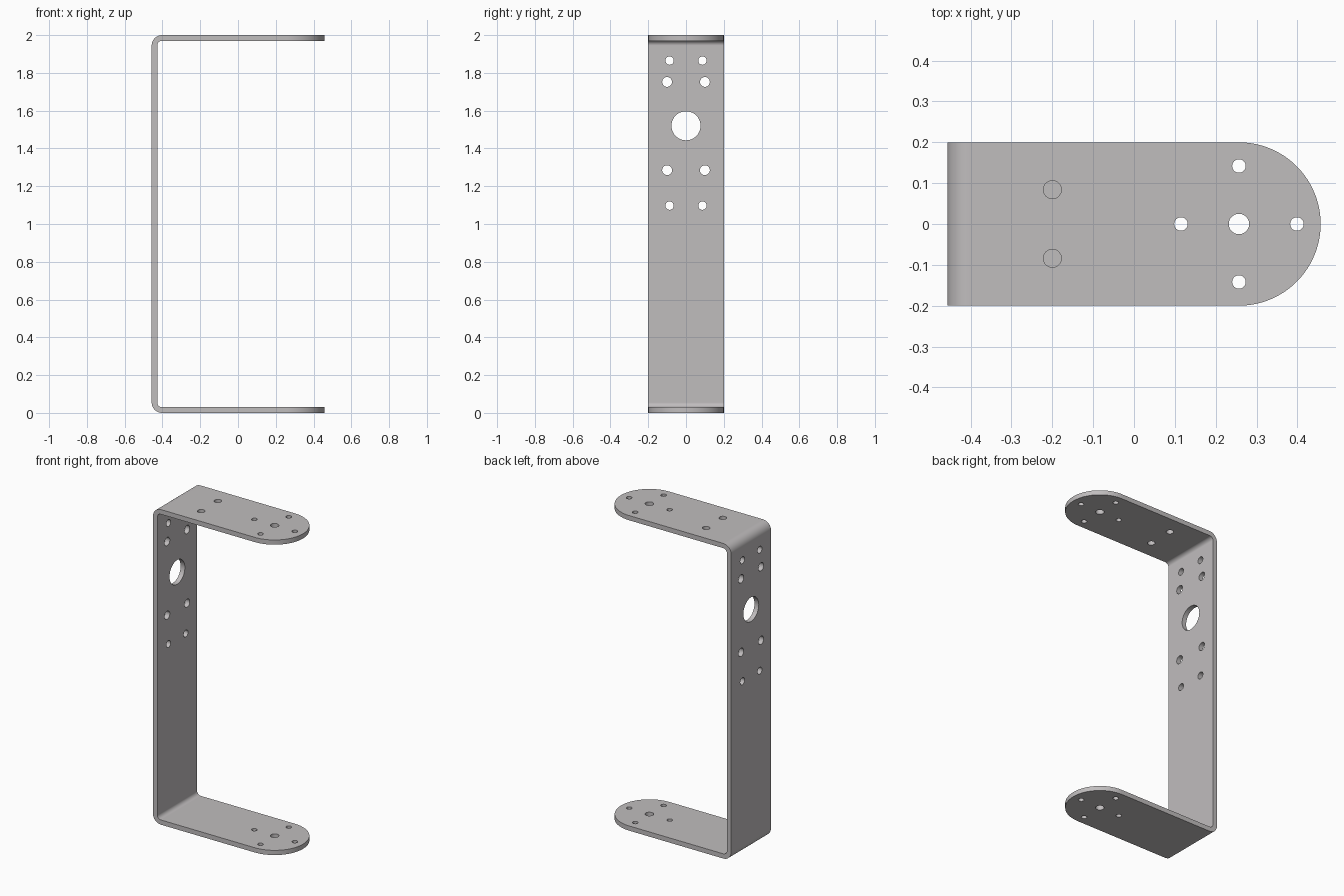
import bpy
import bmesh
from math import cos, sin, pi
from mathutils import Matrix, Vector

if "Cube" in bpy.data.objects:
    bpy.data.objects.remove(bpy.data.objects["Cube"])

HALF_LEN, HALF_WID, HEIGHT = 0.457, 0.2, 2.0
THICK, BEND = 0.03, 0.055           # sheet thickness, outer bend radius
TIP_X = HALF_LEN - HALF_WID         # centre of the rounded flange ends

steel = bpy.data.materials.new("light_grey_steel")
steel.use_nodes = True
colour = (0.53, 0.51, 0.515, 1)
steel.diffuse_color = colour
steel.node_tree.nodes["Principled BSDF"].inputs["Base Color"].default_value = colour


def arc(cx, cy, r, start, end, n):
    return [(cx + r * cos(start + (end - start) * i / n),
             cy + r * sin(start + (end - start) * i / n)) for i in range(n + 1)]


def prism(name, points, offset):
    """Close a loop of 3D points and extrude it into a solid."""
    bm = bmesh.new()
    face = bm.faces.new([bm.verts.new(p) for p in points])
    side = bmesh.ops.extrude_face_region(bm, geom=[face])["geom"]
    bmesh.ops.translate(bm, vec=offset,
                        verts=[v for v in side if isinstance(v, bmesh.types.BMVert)])
    bmesh.ops.recalc_face_normals(bm, faces=bm.faces)
    return add_object(name, bm)


def add_object(name, bm):
    mesh = bpy.data.meshes.new(name)
    bm.to_mesh(mesh)
    bm.free()
    mesh.materials.append(steel)
    obj = bpy.data.objects.new(name, mesh)
    bpy.context.collection.objects.link(obj)
    return obj


def drill(bm, centre, radius, depth, axis):
    turn = Vector((0, 0, 1)).rotation_difference(Vector(axis)).to_matrix().to_4x4()
    bmesh.ops.create_cone(bm, cap_ends=True, segments=40, radius1=radius, radius2=radius,
                          depth=depth, matrix=Matrix.Translation(centre) @ turn)


# Bent strip: C-shaped profile, outside then inside
left = -HALF_LEN + BEND
inner = BEND - THICK
profile = [(HALF_LEN, HEIGHT)]
profile += arc(left, HEIGHT - BEND, BEND, pi / 2, pi, 16)
profile += arc(left, BEND, BEND, pi, 1.5 * pi, 16)
profile += [(HALF_LEN, 0), (HALF_LEN, THICK)]
profile += arc(left, BEND, inner, 1.5 * pi, pi, 16)
profile += arc(left, HEIGHT - BEND, inner, pi, pi / 2, 16)
profile += [(HALF_LEN, HEIGHT - THICK)]
bracket = prism("bent_bracket", [(x, -HALF_WID, z) for x, z in profile],
                (0, 2 * HALF_WID, 0))

# Cutter that trims the flange ends round: the waste outside the arc
tip = arc(TIP_X, 0, HALF_WID, -pi / 2, pi / 2, 64)
waste = [(TIP_X, -0.3), (0.6, -0.3), (0.6, 0.3), (TIP_X, 0.3)]
end_trim = prism("end_trim", [(x, y, -0.1) for x, y in waste + tip[::-1]], (0, 0, 2.2))

# Cutter holding all drill holes
bm = bmesh.new()
drill(bm, (TIP_X, 0, 1), 0.025, 2.4, (0, 0, 1))
for dx, dy in ((1, 0), (-1, 0), (0, 1), (0, -1)):
    drill(bm, (TIP_X + 0.142 * dx, 0.142 * dy, 1), 0.0165, 2.4, (0, 0, 1))
drill(bm, (-HALF_LEN, 0, 1.52), 0.077, 0.2, (1, 0, 0))
for s in (-1, 1):
    drill(bm, (-0.2, s * 0.084, HEIGHT), 0.022, 0.2, (0, 0, 1))   # upper flange only
    for y, z, r in ((0.087, 1.865, 0.022), (0.1, 1.752, 0.026),
                    (0.1, 1.285, 0.026), (0.087, 1.097, 0.022)):
        drill(bm, (-HALF_LEN, s * y, z), r, 0.2, (1, 0, 0))
holes = add_object("hole_cutter", bm)

# Apply the cuts and remove the cutters
for cutter in (end_trim, holes):
    cutter.hide_render = True
    mod = bracket.modifiers.new(cutter.name, 'BOOLEAN')
    mod.operation, mod.solver, mod.object = 'DIFFERENCE', 'EXACT', cutter
bpy.context.view_layer.update()
graph = bpy.context.evaluated_depsgraph_get()
cut_mesh = bpy.data.meshes.new_from_object(bracket.evaluated_get(graph))
bracket.modifiers.clear()
bracket.data = cut_mesh
for cutter in (end_trim, holes):
    bpy.data.objects.remove(cutter)

# Smooth bends and hole walls, crisp edges
bpy.ops.object.select_all(action='DESELECT')
bracket.select_set(True)
bpy.context.view_layer.objects.active = bracket
bpy.ops.object.shade_smooth_by_angle(angle=pi / 6)
weighted = bracket.modifiers.new("flat_normals", 'WEIGHTED_NORMAL')
weighted.keep_sharp = True
